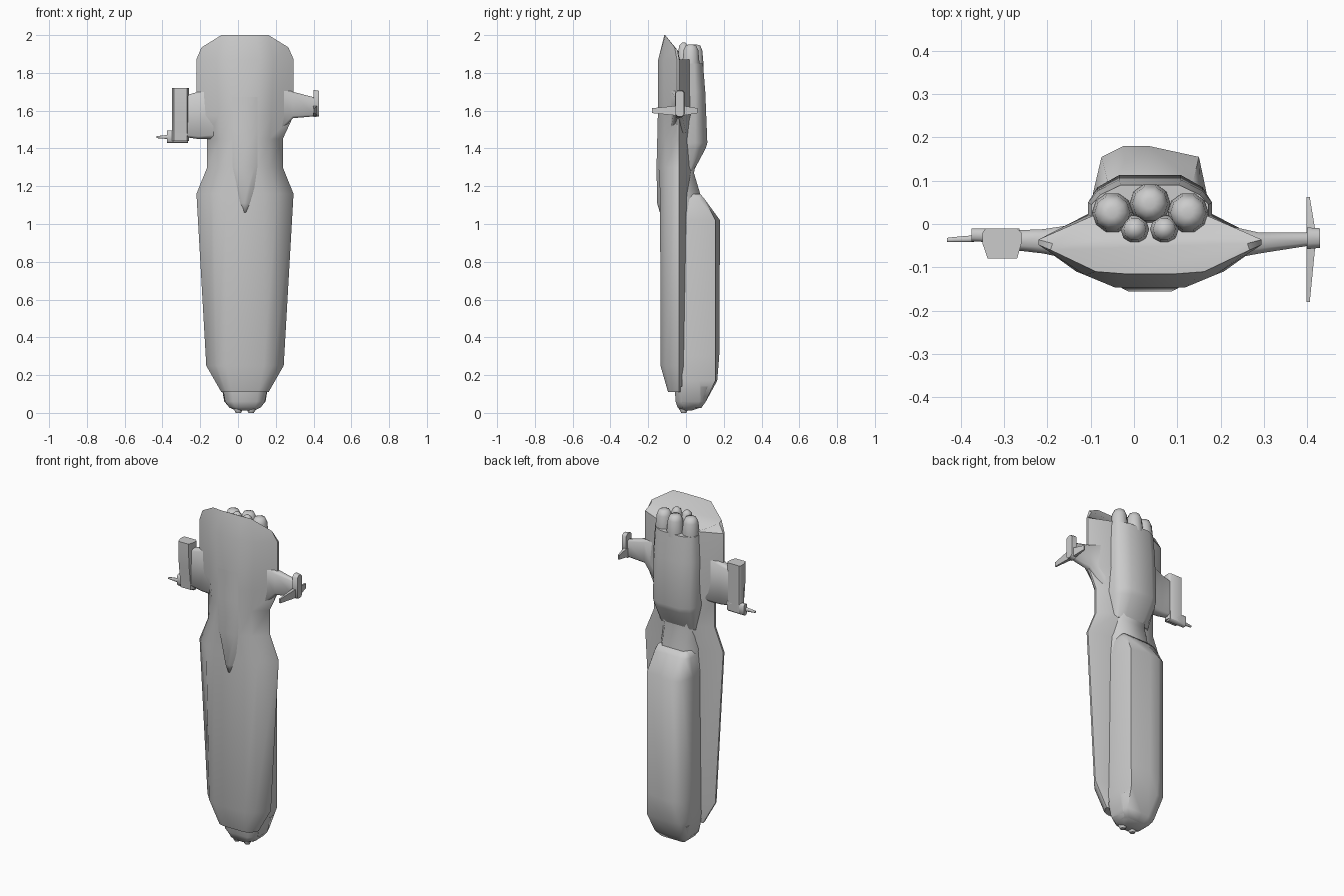
import bpy, bmesh, math

CX = 0.037  # centre line of the main body


def loft(name, rings, smooth=50):
    """Skin a list of equal-length closed rings and cap both ends."""
    bm = bmesh.new()
    vs = [[bm.verts.new(p) for p in r] for r in rings]
    n = len(rings[0])
    for a, b in zip(vs, vs[1:]):
        for i in range(n):
            j = (i + 1) % n
            bm.faces.new((a[i], a[j], b[j], b[i]))
    bm.faces.new(vs[0][::-1])
    bm.faces.new(vs[-1])
    bmesh.ops.recalc_face_normals(bm, faces=bm.faces[:])
    me = bpy.data.meshes.new(name)
    bm.to_mesh(me)
    bm.free()
    ob = bpy.data.objects.new(name, me)
    bpy.context.collection.objects.link(ob)
    bpy.ops.object.select_all(action='DESELECT')
    ob.select_set(True)
    bpy.context.view_layer.objects.active = ob
    bpy.ops.object.shade_smooth_by_angle(angle=math.radians(smooth))
    return ob


def mirrored(half):
    """Half ring of (x, y, z), x from the centre line, to a full ring."""
    return [(CX + x, y, z) for x, y, z in half] + [(CX - x, y, z) for x, y, z in half[::-1]]


def section(z, f, yf, m, ym, w, b, yb):
    return mirrored([(f, yf, z), (m, ym, z), (w, -.048, z), (w, -.036, z), (b, yb, z)])


def block_x(name, stations):
    """Chamfered box lofted along x: stations of (x, y0, y1, z0, z1)."""
    rings = []
    for x, y0, y1, z0, z1 in stations:
        c = .25 * min(y1 - y0, z1 - z0)
        rings.append([(x, y0 + c, z0), (x, y1 - c, z0), (x, y1, z0 + c), (x, y1, z1 - c),
                      (x, y1 - c, z1), (x, y0 + c, z1), (x, y0, z1 - c), (x, y0, z0 + c)])
    return loft(name, rings)


def turned(name, x, y, profile, sides=10):
    """Round part about a vertical axis: profile of (z, radius)."""
    ang = [2 * math.pi * i / sides for i in range(sides)]
    loft(name, [[(x + r * math.cos(a), y + r * math.sin(a), z) for a in ang]
                for z, r in profile], 60)


# main hull with slanted blade top
loft("hull", [
    section(.11, .07, -.095, .10, -.085, .125, .07, -.01),
    section(.25, .10, -.135, .15, -.11, .205, .10, -.005),
    section(1.16, .10, -.137, .17, -.11, .257, .12, .005),
    section(1.30, .07, -.145, .13, -.11, .20, .10, .03),
    section(1.45, .07, -.147, .13, -.112, .20, .11, .03),
    section(1.575, .07, -.147, .14, -.115, .258, .13, .03),
    section(1.87, .08, -.147, .15, -.118, .258, .13, .02),
    mirrored([(.06, -.115, 2), (.125, -.11, 2), (.23, -.06, 1.935), (.225, -.045, 1.92), (.10, -.03, 1.86)]),
])

# shallow tapering ridge on the front, fading out upwards
loft("front_ridge", [
    mirrored([(.004, -.138, 1.06), (.01, -.12, 1.06)]),
    mirrored([(.012, -.153, 1.11), (.04, -.12, 1.11)]),
    mirrored([(.05, -.156, 1.30), (.10, -.12, 1.30)]),
    mirrored([(.06, -.151, 1.5), (.11, -.12, 1.5)]),
    mirrored([(.07, -.144, 1.8), (.11, -.12, 1.8)]),
], 70)

# rounded nose under the hull
loft("nose", [mirrored([(w * .6, y0, z), (w, y0 + .03, z), (w, y1 - .02, z), (w * .7, y1, z)])
     for z, w, y0, y1 in [(.012, .05, -.03, .03), (.03, .085, -.045, .08),
                          (.06, .105, -.055, .10), (.14, .12, -.06, .13)]], 60)

# large tank on the back
base = [(-.09, -.02), (-.095, .07), (-.075, .155), (-.025, .18),
        (.035, .18), (.15, .155), (.168, .07), (.165, -.02)]
loft("back_tank", [[(CX + (x - CX) * s, min(y, ym), z) for x, y in base]
     for z, s, ym in [(.025, .6, .08), (.06, .83, .105), (.17, .98, .165),
                      (.3, 1, .176), (1.02, 1, .18), (1.13, .88, .10), (1.16, .75, .075)]], 60)

# neck and engine housing
loft("neck", [mirrored([(w, -.04, z), (w, .0, z), (b, y, z)]) for z, w, b, y in
              [(1.0, .13, .07, .06), (1.16, .125, .07, .075), (1.27, .12, .075, .042),
               (1.45, .12, .08, .08)]], 60)
loft("engine_housing", [mirrored([(w, -.04, z), (w, .05 * min(1, y / .1), z), (w * .85, y * .75, z), (w * .5, y, z)])
     for z, w, y in [(1.28, .115, .04), (1.40, .138, .104), (1.43, .143, .113),
                     (1.70, .143, .102), (1.85, .135, .09)]])

# engine domes on top
for i, x in enumerate((-.05, CX, .125)):
    turned(f"large_dome_{i + 1}", x, .047 if i == 1 else .026,
           [(1.80, .047), (1.86, .047), (1.92, .041), (1.945, .030), (1.95, .012)])
# slim rods running the full length, ending in small domes
for i, x in enumerate((.002, .07)):
    turned(f"small_dome_{i + 1}", x, -.012,
           [(0, .014), (.02, .025), (.12, .025), (1.80, .033), (1.88, .033), (1.945, .026), (1.96, .01)])

# left pylon, pod and gun
block_x("left_pylon", [(-.13, -.085, .0, 1.45, 1.74), (-.21, -.068, -.012, 1.45, 1.70),
                       (-.28, -.06, -.015, 1.46, 1.68)])
loft("left_pod", [[(-.343, -.01, z), (-.27, -.01, z), (-.26, -.02, z), (-.26, -.045, z),
                   (-.27, y, z), (-.338, y, z), (-.35, -.045, z), (-.35, -.02, z)]
                  for z, y in [(1.44, -.06), (1.50, -.065), (1.58, -.075), (1.66, -.08), (1.72, -.08)]])
block_x("gun_mount", [(-.375, -.04, -.01, 1.43, 1.495), (-.265, -.045, -.01, 1.43, 1.495)])
block_x("gun_barrel", [(-.432, -.042, -.032, 1.455, 1.465), (-.415, -.042, -.03, 1.453, 1.467),
                       (-.37, -.042, -.026, 1.45, 1.472)])

# right pylon with end hub and cross fin
block_x("right_pylon", [(.20, -.085, .0, 1.46, 1.74), (.29, -.068, -.02, 1.56, 1.70),
                        (.405, -.05, -.02, 1.57, 1.67)])
block_x("right_hub", [(.40, -.058, -.008, 1.565, 1.71), (.43, -.055, -.01, 1.57, 1.705)])
loft("right_fin", [[(.398, y, 1.60 - h), (.398 + t, y, 1.60 - h),
                    (.398 + t, y, 1.60 + h), (.398, y, 1.60 + h)]
                   for y, h, t in [(-.18, .013, .008), (-.058, .025, .02),
                                   (-.01, .025, .02), (.062, .013, .008)]])
